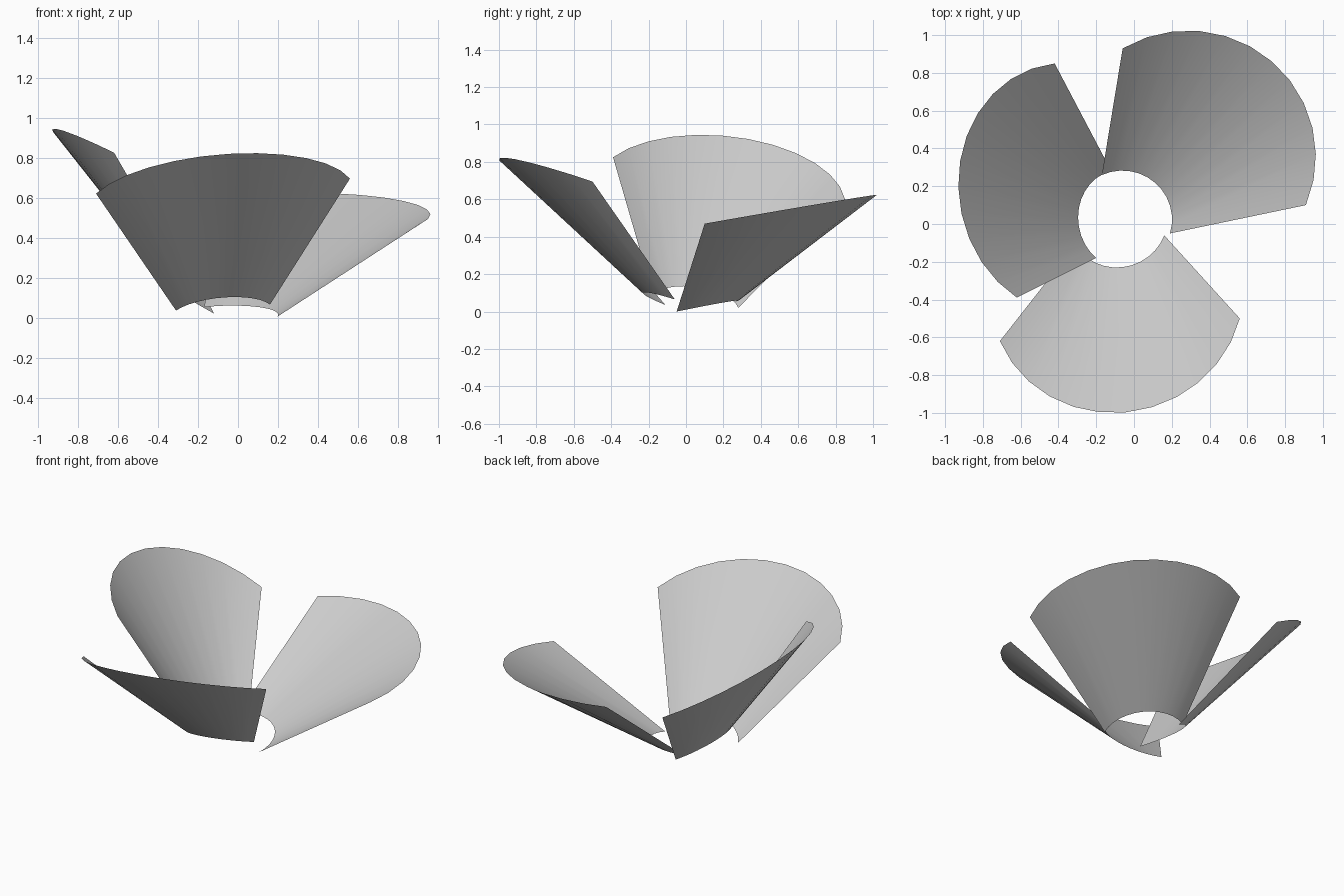
import bpy, math
from mathutils import Vector, Matrix

if "Cube" in bpy.data.objects:
    bpy.data.objects.remove(bpy.data.objects["Cube"])

SEGMENTS = 12


def arc(start, mid, end):
    """Evenly spaced points on the circular arc through three points."""
    a, m, b = Vector(start), Vector(mid), Vector(end)
    u, v = m - a, b - a
    n = u.cross(v)
    center = a + (v.length_squared * u.cross(v).cross(u)
                  + u.length_squared * v.cross(u.cross(v))) / (2 * n.length_squared)
    axis = n.normalized()
    r0, r1 = a - center, b - center
    sweep = math.atan2(axis.dot(r0.cross(r1)), r0.dot(r1)) % (2 * math.pi)
    return [center + Matrix.Rotation(sweep * i / SEGMENTS, 3, axis) @ r0
            for i in range(SEGMENTS + 1)]


def petal(name, inner, outer):
    """Conical sheet ruled between an inner and an outer arc."""
    n = SEGMENTS + 1
    verts = arc(*inner) + arc(*outer)
    faces = [(i, n + i, n + i + 1, i + 1) for i in range(SEGMENTS)]
    mesh = bpy.data.meshes.new(name)
    mesh.from_pydata(verts, [], faces)
    for p in mesh.polygons:
        p.use_smooth = True
    obj = bpy.data.objects.new(name, mesh)
    bpy.context.collection.objects.link(obj)


# Three identical overlapping petals around a tilted axis
petal("front_petal",
      [(-0.31, -0.11, 0.035), (-0.08, -0.23, 0.10), (0.16, -0.06, 0.065)],
      [(-0.71, -0.62, 0.62), (-0.10, -1.00, 0.815), (0.56, -0.50, 0.695)])
petal("back_right_petal",
      [(0.19, -0.05, 0.0), (0.10, 0.228, 0.053), (-0.17, 0.26, 0.052)],
      [(0.91, 0.10, 0.47), (0.70, 0.885, 0.604), (-0.06, 0.93, 0.605)])
petal("left_petal",
      [(-0.12, 0.28, 0.02), (-0.296, 0.04, 0.133), (-0.20, -0.18, 0.10)],
      [(-0.42, 0.85, 0.60), (-0.93, 0.20, 0.94), (-0.62, -0.39, 0.825)])
